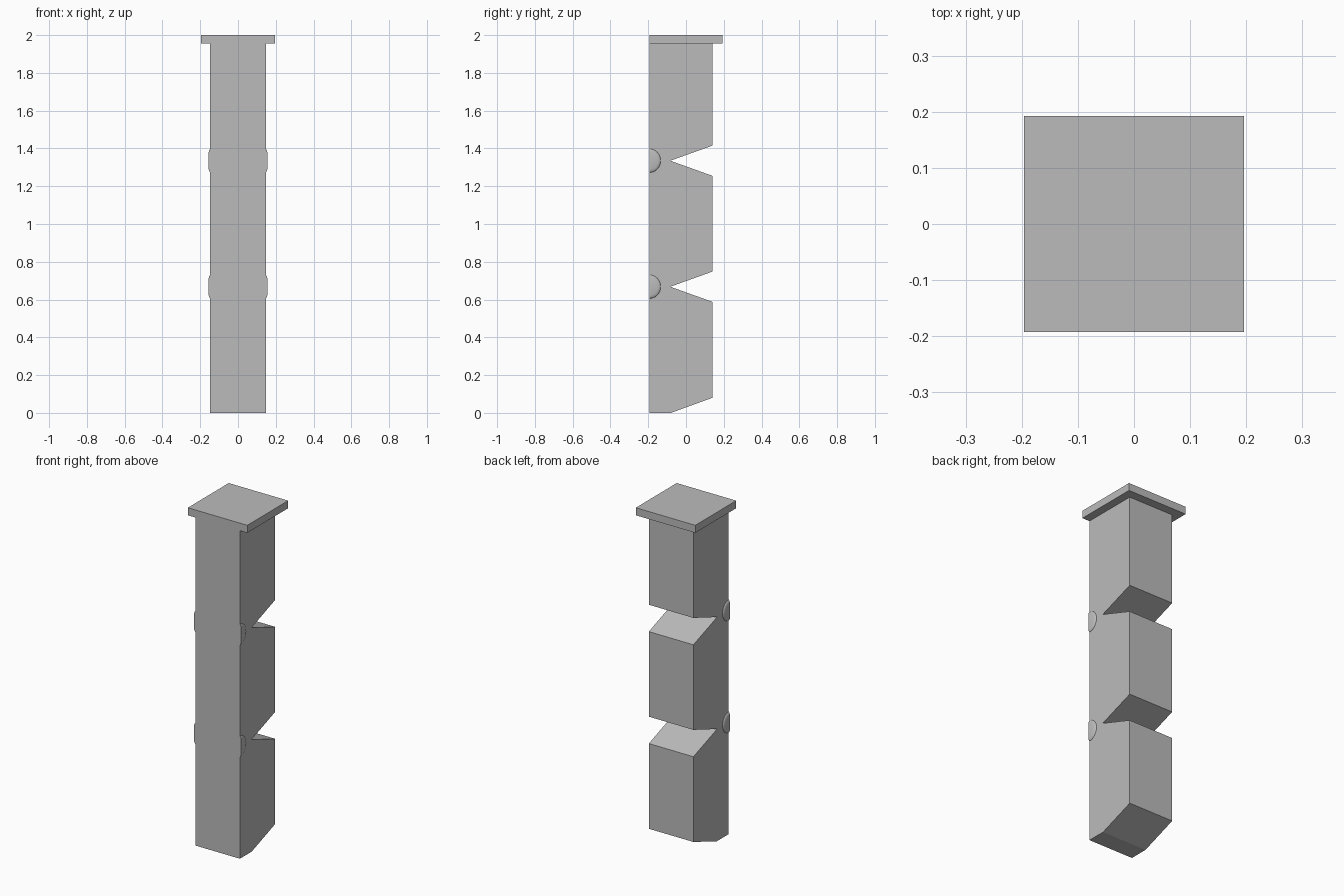
import bpy, bmesh, math
from mathutils import Matrix

cube = bpy.data.objects.get("Cube")
if cube:
    bpy.data.objects.remove(cube, do_unlink=True)

grey = bpy.data.materials.new("plain grey")
grey.use_nodes = True
colour = (0.5, 0.5, 0.5, 1)
grey.diffuse_color = colour
grey.node_tree.nodes["Principled BSDF"].inputs["Base Color"].default_value = colour

HALF = 0.147                      # half width of the column
FRONT, BACK, TIP = -0.192, 0.14, -0.08
JOINTS = (0.668, 1.335)           # heights of the hinge notches
GAP = 0.08                        # half height of a notch at the back
CAP_BASE = 1.955


def make_object(name, bm):
    bmesh.ops.recalc_face_normals(bm, faces=bm.faces[:])
    mesh = bpy.data.meshes.new(name)
    bm.to_mesh(mesh)
    bm.free()
    mesh.materials.append(grey)
    obj = bpy.data.objects.new(name, mesh)
    bpy.context.collection.objects.link(obj)
    return obj


# Column: side profile with wedge notches, extruded across the width
profile = [(FRONT, 0), (TIP, 0), (BACK, GAP)]
for z in JOINTS:
    profile += [(BACK, z - GAP), (TIP + 0.008, z - 0.004), (TIP, z - 0.001),
                (TIP, z + 0.001), (TIP + 0.008, z + 0.004), (BACK, z + GAP)]
profile += [(BACK, CAP_BASE), (FRONT, CAP_BASE)]
bm = bmesh.new()
face = bm.faces.new([bm.verts.new((-HALF, y, z)) for y, z in profile])
ext = bmesh.ops.extrude_face_region(bm, geom=[face])
moved = [v for v in ext["geom"] if isinstance(v, bmesh.types.BMVert)]
bmesh.ops.translate(bm, verts=moved, vec=(2 * HALF, 0, 0))
make_object("segmented_column", bm)

# Cap: flat plate, flush with the front of the column
bm = bmesh.new()
bmesh.ops.create_cube(bm, size=1, matrix=Matrix.Translation((0, 0, (CAP_BASE + 2) / 2))
                      @ Matrix.Diagonal((0.392, 0.385, 2 - CAP_BASE, 1)))
make_object("top_plate", bm)

# Hinge bulges: shallow domes on both sides, cut off at the front face
for level, z in zip(("lower", "upper"), JOINTS):
    for side, s in (("left", 1), ("right", -1)):
        bm = bmesh.new()
        bmesh.ops.create_uvsphere(bm, u_segments=32, v_segments=16, radius=1,
                                  matrix=Matrix.Translation((s * HALF, FRONT, z))
                                  @ Matrix.Diagonal((0.012, 0.058, 0.062, 1)))
        # Trim to the front plane and flatten the crown
        for point, normal in (((0, FRONT, 0), (0, -1, 0)),
                              ((s * (HALF + 0.008), 0, 0), (s, 0, 0))):
            bmesh.ops.bisect_plane(bm, geom=bm.verts[:] + bm.edges[:] + bm.faces[:],
                                   plane_co=point, plane_no=normal, clear_outer=True)
            rim = [e for e in bm.edges if e.is_boundary]
            bmesh.ops.holes_fill(bm, edges=rim, sides=0)
        obj = make_object(f"{level}_{side}_hinge_bulge", bm)
        bpy.ops.object.select_all(action="DESELECT")
        obj.select_set(True)
        bpy.context.view_layer.objects.active = obj
        bpy.ops.object.shade_smooth_by_angle(angle=math.radians(30))
